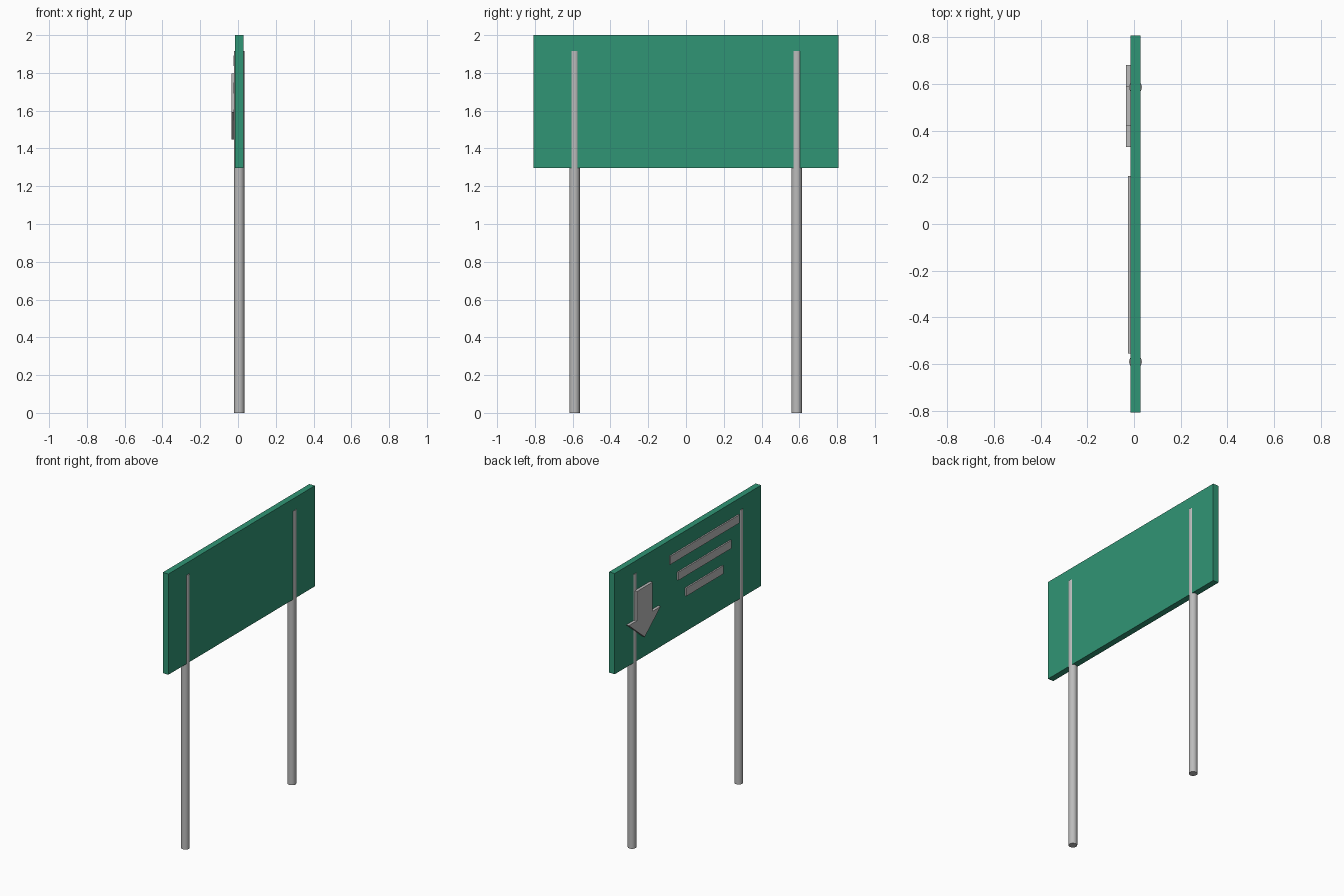
import bpy
import bmesh
import math

cube = bpy.data.objects.get("Cube")
if cube:
    bpy.data.objects.remove(cube, do_unlink=True)


def make_material(name, color):
    mat = bpy.data.materials.new(name)
    mat.use_nodes = True
    mat.diffuse_color = color
    mat.node_tree.nodes["Principled BSDF"].inputs["Base Color"].default_value = color
    return mat


green = make_material("sign green", (0.03, 0.3, 0.177, 1))
grey = make_material("metal grey", (0.5, 0.5, 0.5, 1))


def slab(name, outline, x_front, x_back, mat):
    """Extrude a (y, z) outline along x."""
    bm = bmesh.new()
    face = bm.faces.new([bm.verts.new((x_front, y, z)) for y, z in outline])
    out = bmesh.ops.extrude_face_region(bm, geom=[face])
    verts = [v for v in out["geom"] if isinstance(v, bmesh.types.BMVert)]
    bmesh.ops.translate(bm, verts=verts, vec=(x_back - x_front, 0, 0))
    bmesh.ops.recalc_face_normals(bm, faces=bm.faces)
    mesh = bpy.data.meshes.new(name)
    bm.to_mesh(mesh)
    bm.free()
    mesh.materials.append(mat)
    obj = bpy.data.objects.new(name, mesh)
    bpy.context.collection.objects.link(obj)
    return obj


def box(name, y0, y1, z0, z1, x_front, x_back, mat):
    return slab(name, [(y0, z0), (y1, z0), (y1, z1), (y0, z1)], x_front, x_back, mat)


# Sign panel
FACE, BACK = -0.015, 0.028
box("sign_panel", -0.808, 0.808, 1.297, 2.0, FACE, BACK, green)

# Round posts running up through the panel
POST_TOP = 1.915
for name, y in (("front_post", -0.59), ("back_post", 0.586)):
    bpy.ops.mesh.primitive_cylinder_add(vertices=24, radius=0.0275, depth=POST_TOP,
                                        location=(0.0065, y, POST_TOP / 2))
    post = bpy.context.object
    post.name = name
    post.data.materials.append(grey)
    bpy.ops.object.shade_smooth_by_angle(angle=math.radians(40))

# Raised bars, each shorter than the one above
for i in range(3):
    half = 0.38 - 0.088 * i
    top = 1.893 - 0.144 * i
    box(f"raised_bar_{i + 1}", -0.174 - half, -0.174 + half, top - 0.057, top,
        -0.025, FACE + 0.005, grey)

# Raised arrow pointing down
mid, shaft, head = 0.505, 0.086, 0.176
right_side = [(shaft, 1.797), (shaft, 1.593), (head, 1.593)]
arrow = ([(mid + y, z) for y, z in right_side] + [(mid, 1.447)]
         + [(mid - y, z) for y, z in reversed(right_side)])
slab("down_arrow", arrow, -0.035, FACE + 0.005, grey)
